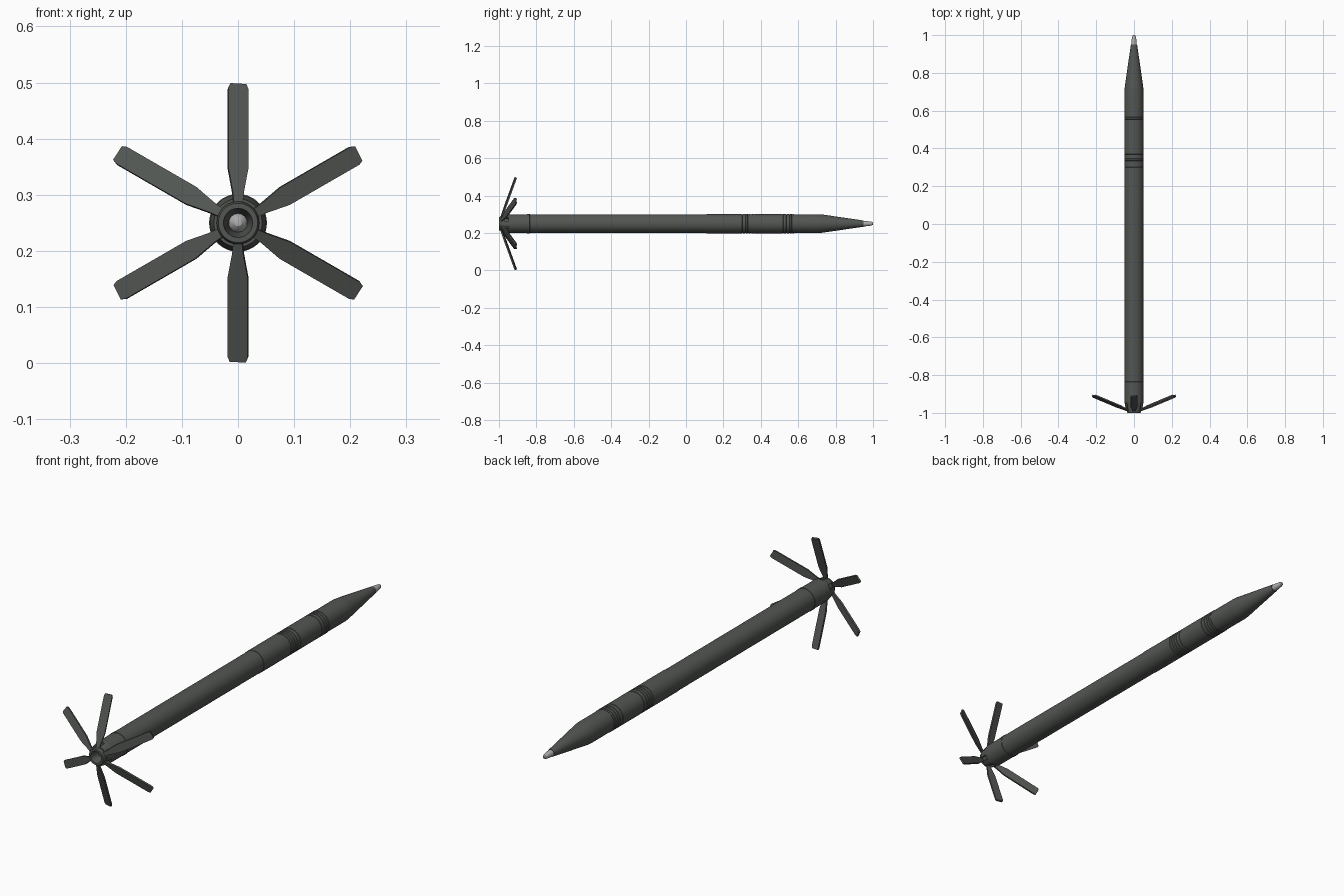
import bpy, bmesh, math
from mathutils import Vector, Matrix

if "Cube" in bpy.data.objects:
    bpy.data.objects.remove(bpy.data.objects["Cube"])

CZ = 0.25      # height of the long axis
SEG = 48


def material(name, rgb):
    m = bpy.data.materials.new(name)
    m.diffuse_color = (*rgb, 1)
    m.use_nodes = True
    m.node_tree.nodes["Principled BSDF"].inputs["Base Color"].default_value = m.diffuse_color
    return m


DARK = material("dark grey green", (0.085, 0.093, 0.085))
LIGHT = material("light grey", (0.42, 0.42, 0.42))


def finish(name, bm, mat, smooth=True):
    bmesh.ops.recalc_face_normals(bm, faces=bm.faces)
    mesh = bpy.data.meshes.new(name)
    bm.to_mesh(mesh)
    bm.free()
    mesh.materials.append(mat)
    ob = bpy.data.objects.new(name, mesh)
    bpy.context.collection.objects.link(ob)
    if smooth:
        bpy.ops.object.select_all(action='DESELECT')
        ob.select_set(True)
        bpy.context.view_layer.objects.active = ob
        bpy.ops.object.shade_smooth_by_angle(angle=math.radians(25))
    return ob


def lathe(name, profile, mat):
    """Revolve (y, radius) points about the long axis."""
    bm = bmesh.new()
    rings = []
    for y, r in profile:
        if r == 0:
            rings.append([bm.verts.new((0, y, CZ))])
        else:
            rings.append([bm.verts.new((r * math.cos(a), y, CZ + r * math.sin(a)))
                          for a in (2 * math.pi * i / SEG for i in range(SEG))])
    for a, b in zip(rings, rings[1:]):
        for i in range(SEG):
            j = (i + 1) % SEG
            quad = [a[i % len(a)], a[j % len(a)], b[j % len(b)], b[i % len(b)]]
            bm.faces.new(list(dict.fromkeys(quad)))
    return finish(name, bm, mat)


# Main tube with a seam ring near the tail
lathe("body_tube", [(-0.95, 0), (-0.95, 0.047), (-0.945, 0.05), (-0.85, 0.05),
                    (-0.849, 0.0515), (-0.836, 0.0515), (-0.835, 0.05),
                    (0.11, 0.05), (0.11, 0)], DARK)

# Forward sleeve with two groups of narrow grooves
sleeve = [(0.11, 0), (0.11, 0.0515), (0.298, 0.0515)]
for y in (0.30, 0.315, 0.33, 0.345, 0.365, 0.515, 0.535, 0.55, 0.565):
    sleeve += [(y, 0.0515), (y + 0.001, 0.0495), (y + 0.004, 0.0495), (y + 0.005, 0.0515)]
sleeve += [(0.578, 0.0515), (0.578, 0)]
lathe("grooved_sleeve", sleeve, DARK)

# Tapered nose and its light tip
lathe("nose_cone", [(0.578, 0), (0.578, 0.05), (0.71, 0.05), (0.73, 0.0485),
                    (0.95, 0.0165), (0.95, 0)], DARK)
lathe("nose_tip", [(0.945, 0), (0.945, 0.0145), (0.96, 0.0145), (0.99, 0.0105),
                   (0.997, 0.008), (1.0, 0.004), (1.0, 0)], LIGHT)

# Hollow nozzle in the tail, with a light core
lathe("tail_nozzle", [(-0.945, 0.04), (-0.955, 0.038), (-0.992, 0.038), (-1.0, 0.035),
                      (-1.0, 0.026), (-0.985, 0.023), (-0.95, 0.016), (-0.945, 0.016)], DARK)
lathe("nozzle_core", [(-0.945, 0.0165), (-0.956, 0.0165), (-0.964, 0.012),
                      (-0.969, 0.006), (-0.97, 0)], LIGHT)

# Folding fins, swept forward and slightly twisted, with hinge lugs between them
OUTLINE = [(0, 0.008), (0.02, 0.010), (0.065, 0.018), (0.217, 0.018), (0.2256, 0.0145)]
SWEEP, TWIST = math.radians(20), math.radians(10)
for k in range(6):
    turn = Matrix.Translation((0, 0, CZ)) @ Matrix.Rotation(math.radians(60 * k), 4, 'Y')
    place = (turn @ Matrix.Translation((0, -0.987, 0.035))
             @ Matrix.Rotation(-SWEEP, 4, 'X') @ Matrix.Rotation(TWIST, 4, 'Z'))
    bm = bmesh.new()
    pts = [(w, s) for s, w in OUTLINE] + [(-w, s) for s, w in reversed(OUTLINE)]
    face = bm.faces.new([bm.verts.new((x, -0.004, s)) for x, s in pts])
    ext = bmesh.ops.extrude_face_region(bm, geom=[face])
    bmesh.ops.translate(bm, vec=(0, 0.008, 0),
                        verts=[v for v in ext["geom"] if isinstance(v, bmesh.types.BMVert)])
    bm.transform(place)
    finish(f"fin_{k + 1}", bm, DARK, smooth=False)

    # Curved lug filling the gap between neighbouring fins
    bm = bmesh.new()
    loops = []
    for i in range(7):
        a = math.radians(60 * k + 12 + 36 * i / 6)
        loops.append([bm.verts.new((r * math.sin(a), y, CZ + r * math.cos(a)))
                      for r, y in ((0.036, -0.985), (0.043, -0.985), (0.05, -0.945), (0.036, -0.945))])
    for a, b in zip(loops, loops[1:]):
        for i in range(4):
            bm.faces.new((a[i], a[(i + 1) % 4], b[(i + 1) % 4], b[i]))
    bm.faces.new(loops[0])
    bm.faces.new(loops[-1])
    finish(f"hinge_lug_{k + 1}", bm, DARK)
